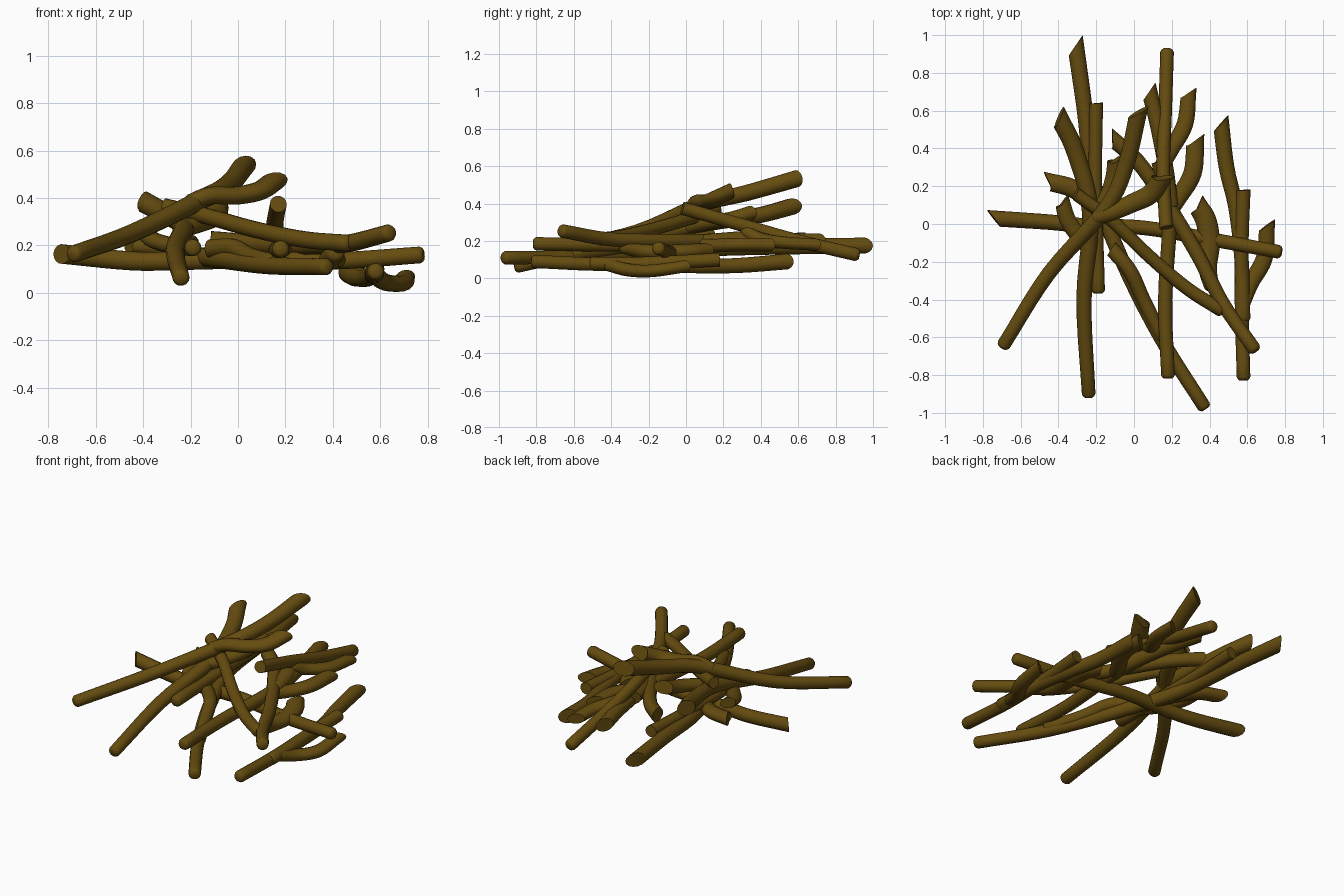
import bpy, bmesh, math
from mathutils import Vector

bark = bpy.data.materials.new("bark")
bark.diffuse_color = (0.13, 0.072, 0.005, 1)
SIDES = 14


def smooth_path(pts, n=5):
    # Catmull-Rom through the given points
    p = [Vector(q) for q in pts]
    p = [2 * p[0] - p[1]] + p + [2 * p[-1] - p[-2]]
    out = []
    for i in range(1, len(p) - 2):
        a, b, c, d = p[i - 1:i + 3]
        for k in range(n):
            t = k / n
            out.append(0.5 * (2 * b + (c - a) * t + (2 * a - 5 * b + 4 * c - d) * t * t
                              + (3 * b - a - 3 * c + d) * t ** 3))
    return out + [p[-2]]


def tube(bm, pts, r0, r1, skew, wide=1.0):
    # limb with a rounded base, swelling sideways, far end cut at a slant
    path = smooth_path(pts)
    last = len(path) - 1
    rings = []
    for i, c in enumerate(path):
        t = (path[min(i + 1, last)] - path[max(i - 1, 0)]).normalized()
        side = t.cross(Vector((0, 0, 1))).normalized()
        up = side.cross(t)
        f = i / last
        r = r0 + (r1 - r0) * f
        w = 1 + (wide - 1) * math.sin(math.pi * min(f * 0.75, 1))

        def ring(scale, shift, cut=0):
            vs = []
            for k in range(SIDES):
                a = 2 * math.pi * k / SIDES
                v = c + (side * math.cos(a) * w + up * math.sin(a)) * r * scale
                vs.append(bm.verts.new(v + t * r * (shift + cut * (math.cos(a) - 0.2))))
            rings.append(vs)

        if i == 0:
            ring(0.6, -0.5)
            ring(0.85, -0.3)
        ring(1, 0, skew if i == last else 0)
    for a, b in zip(rings, rings[1:]):
        for k in range(SIDES):
            j = (k + 1) % SIDES
            bm.faces.new((a[k], a[j], b[j], b[k]))
    bm.faces.new(rings[0][::-1])
    bm.faces.new(rings[-1])


def stick(name, main, branch=None, r0=0.036, r1=0.042, skew=0.9, wide=1.0):
    bm = bmesh.new()
    tube(bm, main, r0, r1, skew, wide)
    if branch:
        tube(bm, branch, r0, r1 * 0.9, 1.0, 1.3)
    bmesh.ops.recalc_face_normals(bm, faces=bm.faces)
    me = bpy.data.meshes.new(name)
    bm.to_mesh(me)
    bm.free()
    me.materials.append(bark)
    ob = bpy.data.objects.new(name, me)
    bpy.context.collection.objects.link(ob)
    bpy.context.view_layer.objects.active = ob
    ob.select_set(True)
    bpy.ops.object.shade_smooth_by_angle(angle=math.radians(45))
    ob.select_set(False)


# top stick, leaning to the back
stick("top_stick",
      [(-.69, -.64, .165), (-.45, -.26, .25), (-.15, .08, .395), (-.04, .32, .455), (.025, .6, .535)],
      [(-.2, .03, .38), (-.12, .06, .41), (-.01, .11, .41), (.09, .16, .43), (.15, .25, .47)], r1=.046)
# left stick rising to the back
stick("left_stick",
      [(-.24, -.9, .065), (-.265, -.4, .18), (-.23, .05, .28), (-.31, .38, .335), (-.4, .57, .385)],
      [(-.23, .0, .27), (-.14, .14, .3), (-.1, .25, .32), (-.09, .35, .35)], r1=.045, wide=1.1)
# middle stick
stick("middle_stick",
      [(.18, -.8, .185), (.165, -.4, .18), (.19, .1, .19), (.14, .45, .2), (.08, .71, .2)],
      [(.18, .04, .19), (.23, .13, .175), (.31, .27, .18), (.325, .45, .18)])
# longest stick, front right to back left
stick("long_stick",
      [(.37, -.965, .11), (.14, -.6, .115), (-.06, -.2, .14), (-.21, .2, .16), (-.26, .6, .17), (-.31, .955, .175)],
      r1=.044, skew=1.1)
# short stick lying on the long one
stick("short_stick",
      [(.15, -.6, .13), (.05, -.4, .155), (-.02, -.25, .19), (-.12, -.13, .185)], r1=.04, skew=.3)
# crosswise stick
stick("cross_stick",
      [(.765, -.147, .16), (.4, -.08, .135), (.05, -.02, .14), (-.25, -.01, .135), (-.45, .01, .135), (-.75, .03, .165)],
      [(-.12, -.02, .14), (-.24, .12, .17), (-.33, .19, .19), (-.46, .225, .2)], skew=.9)
# right front stick
stick("right_front_stick",
      [(.635, -.66, .253), (.47, -.42, .21), (.33, -.15, .2), (.16, .13, .2), (.02, .33, .21), (-.12, .455, .22)],
      [(.2, .1, .2), (.17, .22, .21), (.13, .36, .22)])
# upper diagonal stick
stick("diagonal_stick",
      [(.46, -.455, .21), (.28, -.34, .225), (.08, -.17, .265), (-.12, .02, .32), (-.31, .16, .365)], skew=.2, r1=.034)
# low right stick
stick("low_right_stick",
      [(.58, -.81, .09), (.57, -.45, .075), (.57, -.1, .085), (.58, .18, .1)],
      [(.58, -.42, .075), (.62, -.31, .045), (.69, -.18, .04), (.705, .0, .065)], r1=.037, skew=.1)
# low right stick reaching back
stick("low_back_stick",
      [(.58, -.5, .08), (.57, -.2, .075), (.54, .08, .065), (.49, .3, .07), (.46, .54, .09)],
      r1=.043)
# inner bent branch
stick("inner_branch",
      [(.41, -.33, .17), (.39, -.23, .145), (.4, -.1, .14), (.38, .02, .145), (.335, .1, .15)], r0=.04, r1=.04, wide=1.4)
# back stick, tilted down to the back
stick("back_stick",
      [(.175, .91, .127), (.165, .6, .2), (.155, .3, .285), (.17, -.02, .375)],
      [(.16, .32, .25), (.2, .4, .21), (.27, .53, .19), (.29, .7, .18)], skew=.1, r1=.036)
# left inner stick
stick("left_inner_stick",
      [(-.19, -.35, .19), (-.2, 0, .195), (-.205, .3, .2), (-.2, .64, .21)],
      [(-.19, -.18, .19), (-.28, -.08, .2), (-.35, .02, .22), (-.38, .12, .24)], r1=.036, skew=.1)
